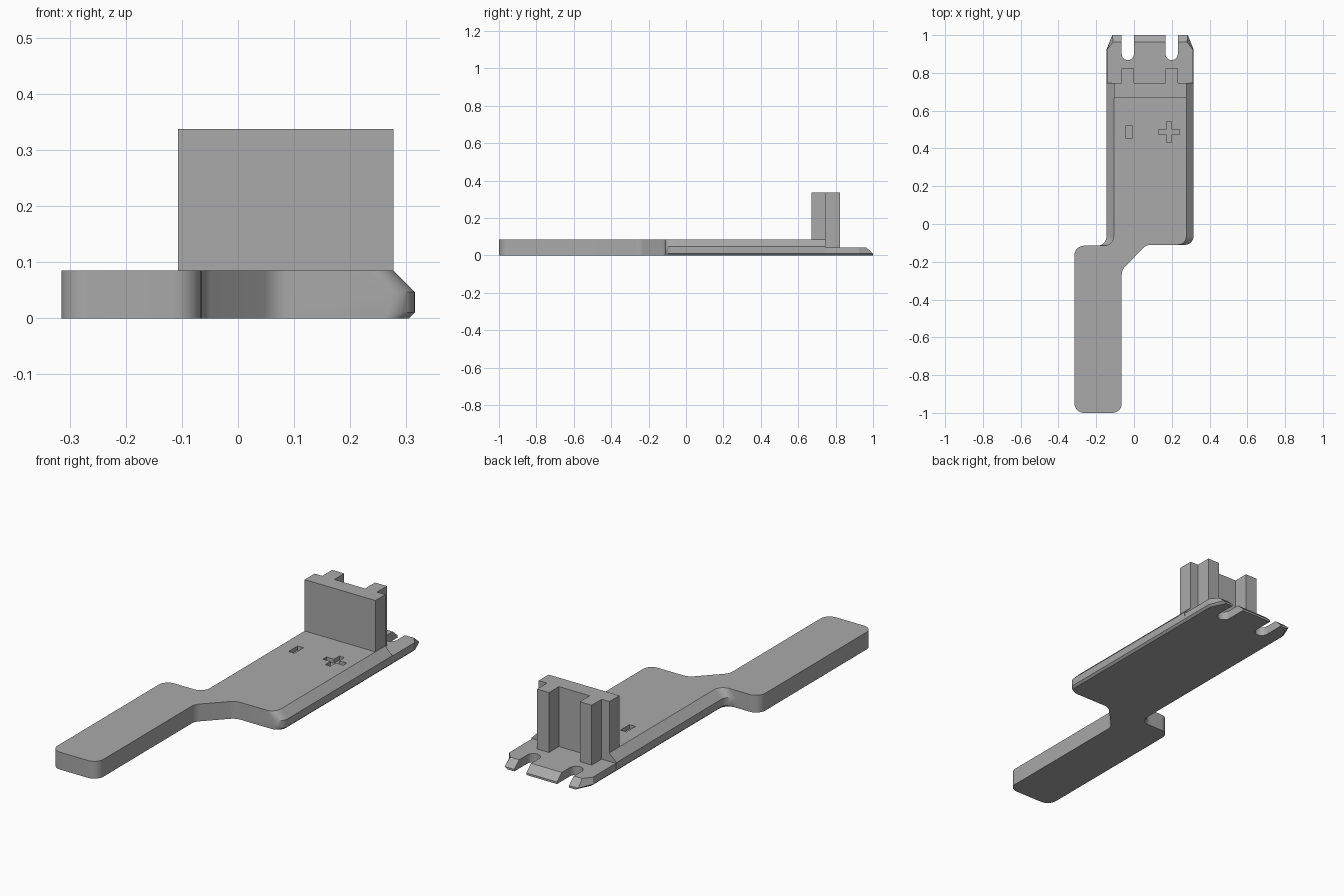
import bpy, bmesh, math
from mathutils import Vector

cube = bpy.data.objects.get("Cube")
if cube:
    bpy.data.objects.remove(cube)

grey = bpy.data.materials.new("plain grey")
grey.use_nodes = True
grey.diffuse_color = (0.4, 0.4, 0.4, 1)
grey.node_tree.nodes["Principled BSDF"].inputs["Base Color"].default_value = (0.4, 0.4, 0.4, 1)

TOP, STEP, LIP = 0.085, 0.043, 0.01     # deck, tongue and bottom bevel heights
LEFT, RIGHT, BEVEL = -0.145, 0.315, 0.038
JOIN = 0.747                            # where the deck steps down to the tongue
SLOTS, SLOT_R = (-0.0325, 0.1995), 0.0325


def rounded(corners, steps=8):
    """Outline from (x, y, fillet radius, side); side marks bevelled edges."""
    out = []
    for i, (x, y, r, side) in enumerate(corners):
        p = Vector((x, y))
        if r == 0:
            out.append((x, y, side))
            continue
        a = (Vector(corners[i - 1][:2]) - p).normalized()
        b = (Vector(corners[(i + 1) % len(corners)][:2]) - p).normalized()
        half = a.angle(b) / 2
        centre = p + (a + b).normalized() * r / math.sin(half)
        start = p + a * r / math.tan(half) - centre
        end = p + b * r / math.tan(half) - centre
        for k in range(steps + 1):
            t = k / steps
            sweep = start.lerp(end, t)
            if 0 < k < steps:
                full = start.angle(end)
                sweep = (start * math.sin((1 - t) * full) + end * math.sin(t * full)) / math.sin(full)
            q = centre + sweep
            out.append((q.x, q.y, side))
    return out


def loft(name, rings):
    """Skin a stack of matching rings and cap both ends."""
    bm = bmesh.new()
    loops = [[bm.verts.new(p) for p in ring] for ring in rings]
    n = len(loops[0])
    bm.faces.new(loops[0][::-1])
    bm.faces.new(loops[-1])
    for low, high in zip(loops, loops[1:]):
        for i in range(n):
            j = (i + 1) % n
            bm.faces.new((low[i], low[j], high[j], high[i]))
    bmesh.ops.remove_doubles(bm, verts=bm.verts, dist=1e-5)
    bmesh.ops.recalc_face_normals(bm, faces=bm.faces)
    mesh = bpy.data.meshes.new(name)
    bm.to_mesh(mesh)
    bm.free()
    mesh.materials.append(grey)
    ob = bpy.data.objects.new(name, mesh)
    bpy.context.collection.objects.link(ob)
    return ob


def prism(name, outline, z0, z1):
    return loft(name, [[(x, y, z) for x, y in outline] for z in (z0, z1)])


def select(ob):
    bpy.ops.object.select_all(action='DESELECT')
    ob.select_set(True)
    bpy.context.view_layer.objects.active = ob


# Handle and deck in one outline, bevelled along the deck's long sides
outline = rounded([
    (-0.315, -1.0, 0.05, 0), (-0.065, -1.0, 0.05, 0),
    (-0.065, -0.245, 0.06, 0), (0.065, -0.11, 0.06, 0),
    (RIGHT, -0.11, 0.045, 1), (RIGHT, JOIN, 0, 1),
    (LEFT, JOIN, 0, -1), (LEFT, -0.115, 0.05, -1),
    (-0.315, -0.115, 0.05, 0)])
deck = loft("handle_and_deck", [
    [(x - side * inset, y, z) for x, y, side in outline]
    for z, inset in ((0, LIP), (LIP, 0), (TOP - BEVEL, 0), (TOP, BEVEL))])

# Engraved minus and plus marks
px, py, arm, w = 0.185, 0.487, 0.055, 0.014
plus = [(-w, -arm), (w, -arm), (w, -w), (arm, -w), (arm, w), (w, w),
        (w, arm), (-w, arm), (-w, w), (-arm, w), (-arm, -w), (-w, -w)]
marks = [
    [(-0.042, 0.452), (-0.01, 0.452), (-0.01, 0.522), (-0.042, 0.522)],
    [(px + x, py + y) for x, y in plus]]
for mark in marks:
    cutter = prism("mark_cutter", mark, TOP - 0.02, TOP + 0.02)
    cutter.hide_render = True
    mod = deck.modifiers.new("engrave", 'BOOLEAN')
    mod.operation = 'DIFFERENCE'
    mod.solver = 'EXACT'
    mod.object = cutter
    select(deck)
    bpy.ops.object.modifier_apply(modifier=mod.name)
    bpy.data.objects.remove(cutter)

# Tongue with two round-ended slots and a sloped tip
tongue = [(LEFT, JOIN, -1), (RIGHT, JOIN, 1), (RIGHT, 0.925, 1), (0.285, 1.0, 1)]
for sx in reversed(SLOTS):
    tongue.append((sx + SLOT_R, 1.0, 0))
    for k in range(13):
        a = -math.pi * k / 12
        tongue.append((sx + SLOT_R * math.cos(a), 0.9 + SLOT_R * math.sin(a), 0))
    tongue.append((sx - SLOT_R, 1.0, 0))
tongue += [(-0.115, 1.0, -1), (LEFT, 0.925, -1)]


def tongue_ring(z, inset, tip):
    return [(x - s * (inset if y < 0.99 else inset * 1.5), min(y, tip), z) for x, y, s in tongue]


loft("slotted_tongue", [tongue_ring(0, LIP, 1.0), tongue_ring(LIP, 0, 1.0),
                        tongue_ring(STEP, 0.003, 0.963)])

# Upright post: slab with two ribs on its back
front, back = 0.67, 0.824
post = [(LEFT + BEVEL, front), (RIGHT - BEVEL, front), (RIGHT - BEVEL, JOIN)]
for sx in reversed(SLOTS):
    post += [(sx + SLOT_R, JOIN), (sx + SLOT_R, back), (sx - SLOT_R, back), (sx - SLOT_R, JOIN)]
post.append((LEFT + BEVEL, JOIN))
prism("upright_post", post, STEP - 0.003, 0.337)

# Smooth the rounded corners, keep edges crisp
select(deck)
bpy.ops.object.shade_smooth_by_angle(angle=math.radians(30))
